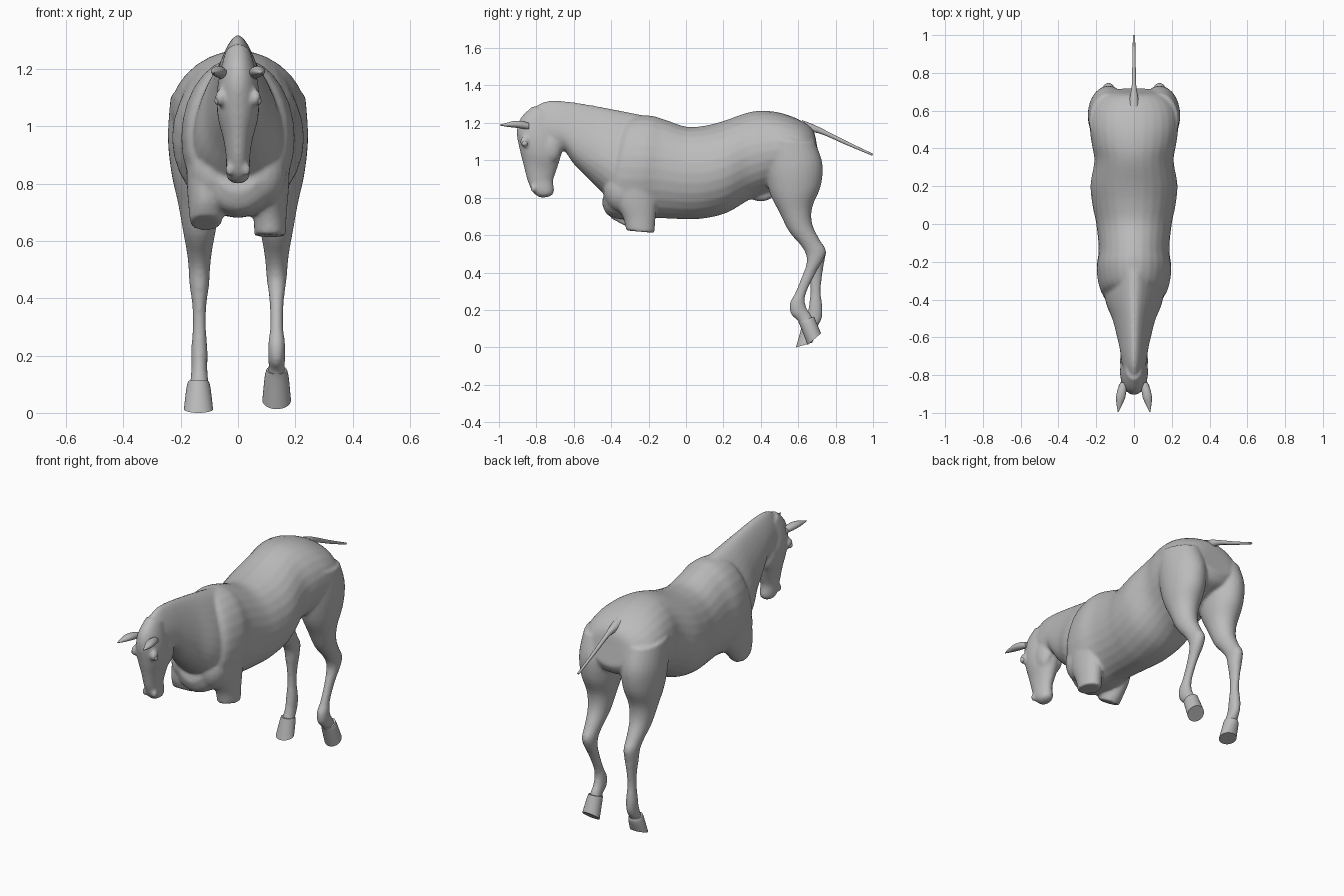
import bpy, bmesh, math
from mathutils import Vector, Matrix

if "Cube" in bpy.data.objects:
    bpy.data.objects.remove(bpy.data.objects["Cube"], do_unlink=True)

grey = bpy.data.materials.new("plain grey")
grey.use_nodes = True
grey.diffuse_color = (0.5, 0.5, 0.5, 1)
grey.node_tree.nodes["Principled BSDF"].inputs["Base Color"].default_value = (0.5, 0.5, 0.5, 1)


def spline(a, b, c, d, t):
    """Catmull-Rom blend of four section tuples."""
    return [0.5 * (2 * q + (r - p) * t + (2 * p - 5 * q + 4 * r - s) * t * t
                   + (3 * q - p - 3 * r + s) * t ** 3) for p, q, r, s in zip(a, b, c, d)]


def loft(bm, sections, taper=0.0, steps=4, n=28):
    """Skin rings; each section is (y1, z1, y2, z2, half width, centre x)."""
    rows = []
    for i in range(len(sections) - 1):
        quad = [sections[max(0, min(len(sections) - 1, i + k))] for k in (-1, 0, 1, 2)]
        rows += [spline(*quad, j / steps) for j in range(steps)]
    rows.append(sections[-1])
    rings = []
    for y1, z1, y2, z2, hw, x in rows:
        ring = []
        for k in range(n):
            t = 2 * math.pi * k / n
            c, s = math.cos(t), math.sin(t)
            ring.append(bm.verts.new((x + hw * s * (1 - taper * c),
                                      (y1 + y2) / 2 + c * (y1 - y2) / 2,
                                      (z1 + z2) / 2 + c * (z1 - z2) / 2)))
        rings.append(ring)
    for a, b in zip(rings, rings[1:]):
        for k in range(n):
            bm.faces.new((a[k], a[(k + 1) % n], b[(k + 1) % n], b[k]))
    bm.faces.new(rings[0])
    bm.faces.new(rings[-1])


def ball(bm, centre, size):
    m = Matrix.Translation(centre) @ Matrix.Diagonal((*size, 1))
    bmesh.ops.create_uvsphere(bm, u_segments=20, v_segments=12, radius=1, matrix=m)


def finish(bm, name, angle=50):
    bmesh.ops.recalc_face_normals(bm, faces=bm.faces)
    me = bpy.data.meshes.new(name)
    bm.to_mesh(me)
    bm.free()
    ob = bpy.data.objects.new(name, me)
    bpy.context.collection.objects.link(ob)
    me.materials.append(grey)
    bpy.ops.object.select_all(action='DESELECT')
    ob.select_set(True)
    bpy.context.view_layer.objects.active = ob
    bpy.ops.object.shade_smooth_by_angle(angle=math.radians(angle))
    return ob


def at(x, rows):
    return [(*r, x) for r in rows]


body = bmesh.new()
# Barrel, from breast to buttocks
loft(body, at(0, [
    (-.36, 1.18, -.45, .77, .115), (-.30, 1.23, -.41, .70, .175), (-.20, 1.24, -.28, .68, .198),
    (-.12, 1.22, -.15, .69, .187), (0, 1.18, 0, .685, .20), (.10, 1.185, .10, .69, .22),
    (.20, 1.21, .22, .72, .23), (.33, 1.255, .34, .79, .21), (.42, 1.265, .44, .83, .225),
    (.52, 1.25, .54, .86, .235), (.62, 1.21, .62, .89, .218), (.68, 1.16, .69, .92, .16),
    (.70, 1.08, .72, .97, .10)]))
# Neck with a narrow crest
loft(body, at(0, [
    (-.20, 1.235, -.38, .76, .16), (-.35, 1.265, -.46, .84, .14), (-.48, 1.29, -.52, .90, .108),
    (-.60, 1.31, -.60, .98, .085), (-.68, 1.318, -.65, 1.05, .072), (-.75, 1.315, -.70, 1.06, .065),
    (-.82, 1.28, -.75, 1.12, .055)]), taper=.35)
# Head, from poll to lips
loft(body, at(0, [
    (-.82, 1.29, -.70, 1.22, .045), (-.885, 1.225, -.68, 1.14, .064), (-.905, 1.15, -.66, 1.07, .074),
    (-.89, 1.06, -.675, 1.0, .07), (-.87, .98, -.695, .94, .052), (-.85, .90, -.71, .89, .042),
    (-.83, .85, -.705, .84, .042), (-.81, .82, -.715, .815, .036), (-.78, .80, -.74, .803, .015)]))
# Hind legs: same thigh and hock, left one lifted and right one standing
thigh = [
    (.40, 1.12, .69, 1.10, .10), (.42, .95, .73, .98, .11), (.45, .82, .72, .86, .098),
    (.50, .72, .675, .75, .075), (.55, .62, .675, .66, .058), (.61, .55, .715, .575, .044),
    (.64, .50, .748, .52, .038)]
lifted = [
    (.645, .45, .735, .47, .034), (.62, .38, .695, .40, .025), (.583, .29, .65, .31, .023),
    (.555, .235, .635, .255, .029), (.56, .18, .645, .21, .030), (.595, .145, .665, .18, .028),
    (.61, .12, .68, .15, .033)]
standing = [
    (.652, .44, .738, .45, .034), (.66, .38, .728, .38, .025), (.665, .30, .72, .30, .023),
    (.655, .21, .73, .21, .029), (.645, .16, .725, .15, .028), (.625, .10, .695, .10, .033),
    (.62, .08, .69, .08, .033)]
loft(body, at(.135, thigh + lifted))
loft(body, at(-.135, thigh + standing))
# Cut-off forelegs
loft(body, at(.112, [(-.38, .92, -.14, .95, .07), (-.375, .78, -.15, .80, .066),
                     (-.335, .69, -.162, .70, .058), (-.32, .625, -.168, .612, .055)]))
loft(body, at(-.112, [(-.40, .92, -.16, .95, .07), (-.42, .81, -.19, .77, .066),
                      (-.42, .74, -.25, .68, .06), (-.40, .69, -.295, .635, .055)]))
# Sheath, cheeks, brows and nostrils
ball(body, (0, .40, .82), (.035, .07, .04))
for s in (1, -1):
    ball(body, (s * .035, -.725, 1.07), (.04, .06, .085))
    ball(body, (s * .062, -.862, 1.10), (.018, .025, .03))
    ball(body, (s * .03, -.815, .85), (.014, .018, .022))
    ball(body, (s * .08, -.34, .84), (.09, .10, .12))
ob = finish(body, "body", 180)
rm = ob.modifiers.new("fuse", 'REMESH')
rm.mode, rm.voxel_size, rm.use_smooth_shade = 'VOXEL', .0085, True
sm = ob.modifiers.new("soften", 'SMOOTH')
sm.factor, sm.iterations = .5, 6

# Hooves
for name, x, rows in (
        ("left_hind_hoof", .135, [(.60, .135, .685, .165, .036), (.612, .11, .695, .14, .042),
                                  (.65, .013, .722, .075, .050)]),
        ("right_hind_hoof", -.138, [(.62, .115, .70, .105, .036), (.613, .09, .70, .085, .042),
                                    (.588, 0, .675, .025, .051)])):
    bm = bmesh.new()
    loft(bm, at(x, rows), steps=3)
    finish(bm, name)

# Forward-pointing ears
for name, s in (("left_ear", 1), ("right_ear", -1)):
    bm = bmesh.new()
    loft(bm, [(-.84, 1.20, -.84, 1.165, .018, s * .055), (-.88, 1.21, -.88, 1.17, .024, s * .064),
              (-.92, 1.21, -.92, 1.175, .024, s * .071), (-.96, 1.20, -.96, 1.18, .014, s * .078),
              (-.995, 1.19, -.995, 1.186, .002, s * .084)], n=16)
    finish(bm, name)

# Eyes
for name, s in (("left_eye", 1), ("right_eye", -1)):
    bm = bmesh.new()
    ball(bm, (s * .071, -.862, 1.09), (.011, .015, .014))
    finish(bm, name)

# Stiff thin tail
bm = bmesh.new()
loft(bm, at(0, [(.62, 1.215, .60, 1.15, .03), (.68, 1.192, .665, 1.15, .022),
                (.74, 1.163, .73, 1.138, .012), (.86, 1.102, .853, 1.084, .009),
                (1.0, 1.035, .995, 1.025, .006)]), n=14)
finish(bm, "tail")
